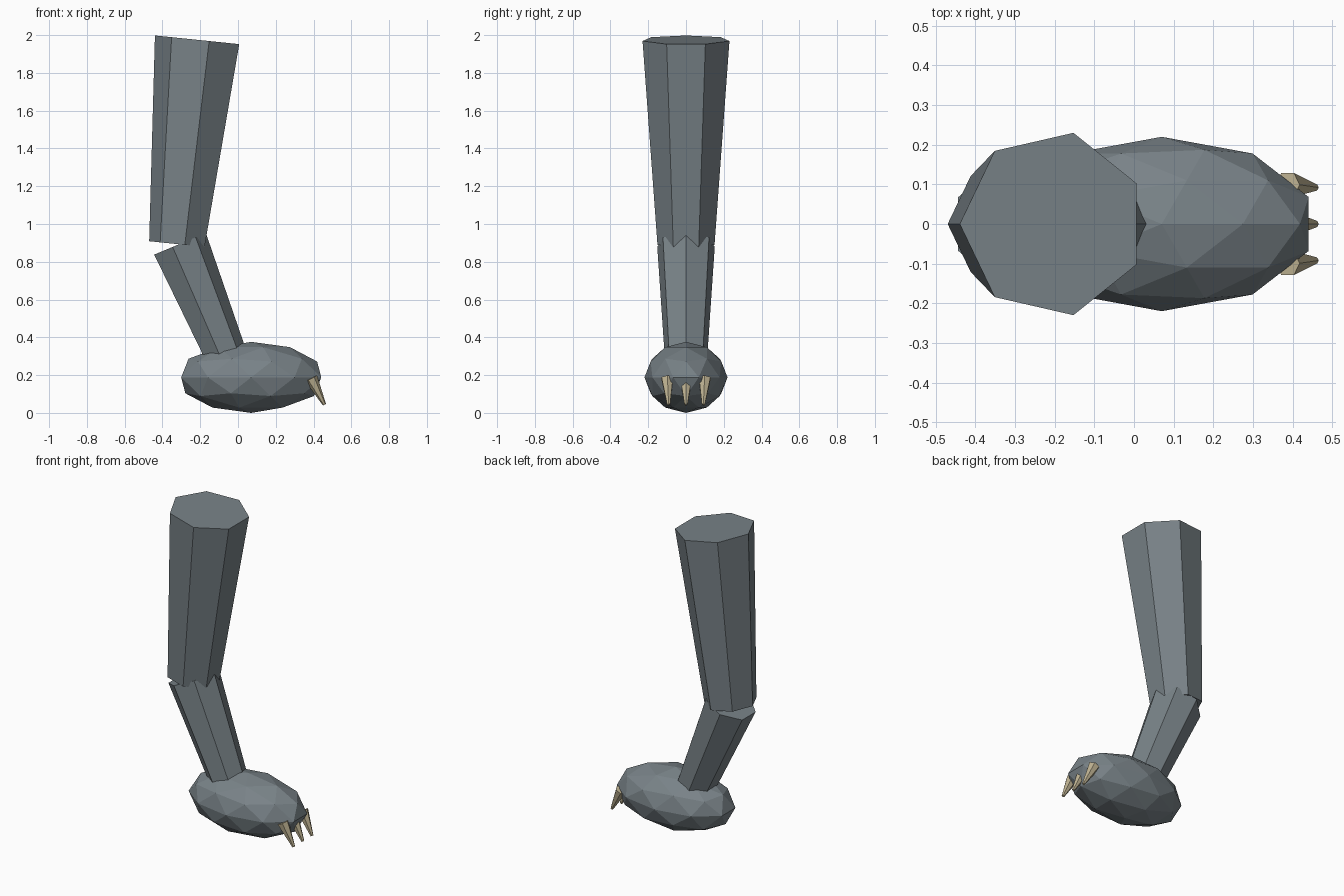
import bpy, bmesh, math
from mathutils import Vector

if "Cube" in bpy.data.objects:
    bpy.data.objects.remove(bpy.data.objects["Cube"])


def material(name, rgb):
    m = bpy.data.materials.new(name)
    m.diffuse_color = (*rgb, 1)
    m.use_nodes = True
    m.node_tree.nodes["Principled BSDF"].inputs["Base Color"].default_value = m.diffuse_color
    return m


slate = material("slate", (0.19, 0.225, 0.245))
bone = material("bone", (0.52, 0.45, 0.29))


def finish(bm, name, mat):
    bmesh.ops.recalc_face_normals(bm, faces=bm.faces)
    mesh = bpy.data.meshes.new(name)
    bm.to_mesh(mesh)
    bm.free()
    mesh.materials.append(mat)
    obj = bpy.data.objects.new(name, mesh)
    bpy.context.collection.objects.link(obj)
    return obj


def taper(name, low, high, r_low, r_high, sides, phase, mat):
    """Capped tapered prism from low to high; phase 0 puts a corner at +x."""
    low, high = Vector(low), Vector(high)
    d = (high - low).normalized()
    u = Vector((0, 1, 0)).cross(d).normalized()
    v = d.cross(u)
    bm = bmesh.new()
    rings = []
    for c, r in ((low, r_low), (high, r_high)):
        ring = []
        for i in range(sides):
            a = phase + math.tau * i / sides
            ring.append(bm.verts.new(c + r * (math.cos(a) * u + math.sin(a) * v)))
        rings.append(ring)
    a, b = rings
    for i in range(sides):
        j = (i + 1) % sides
        bm.faces.new((a[i], a[j], b[j], b[i]))
    bm.faces.new(a[::-1])
    bm.faces.new(b)
    return finish(bm, name, mat)


# Upper and lower leg, seven-sided and meeting at the joint
taper("upper_leg", (-0.316, 0, 0.893), (-0.205, 0, 1.974), 0.155, 0.236, 7, math.pi, slate)
taper("lower_leg", (-0.025, 0, 0.2), (-0.314, 0, 0.892), 0.108, 0.156, 7, 0, slate)

# Foot: faceted ball stretched along x
bm = bmesh.new()
bmesh.ops.create_icosphere(bm, subdivisions=2, radius=1)
bmesh.ops.scale(bm, vec=(0.39, 0.22, 0.188), verts=bm.verts)
bmesh.ops.translate(bm, vec=(0.07, 0, 0.188), verts=bm.verts)
finish(bm, "foot", slate)

# Three claws at the toe
for name, y in (("claw_right", -1), ("claw_middle", 0), ("claw_left", 1)):
    taper(name, (0.458, y * 0.092, 0.043), (0.387, y * 0.099, 0.183),
          0.009, 0.035, 6, 0, bone)
